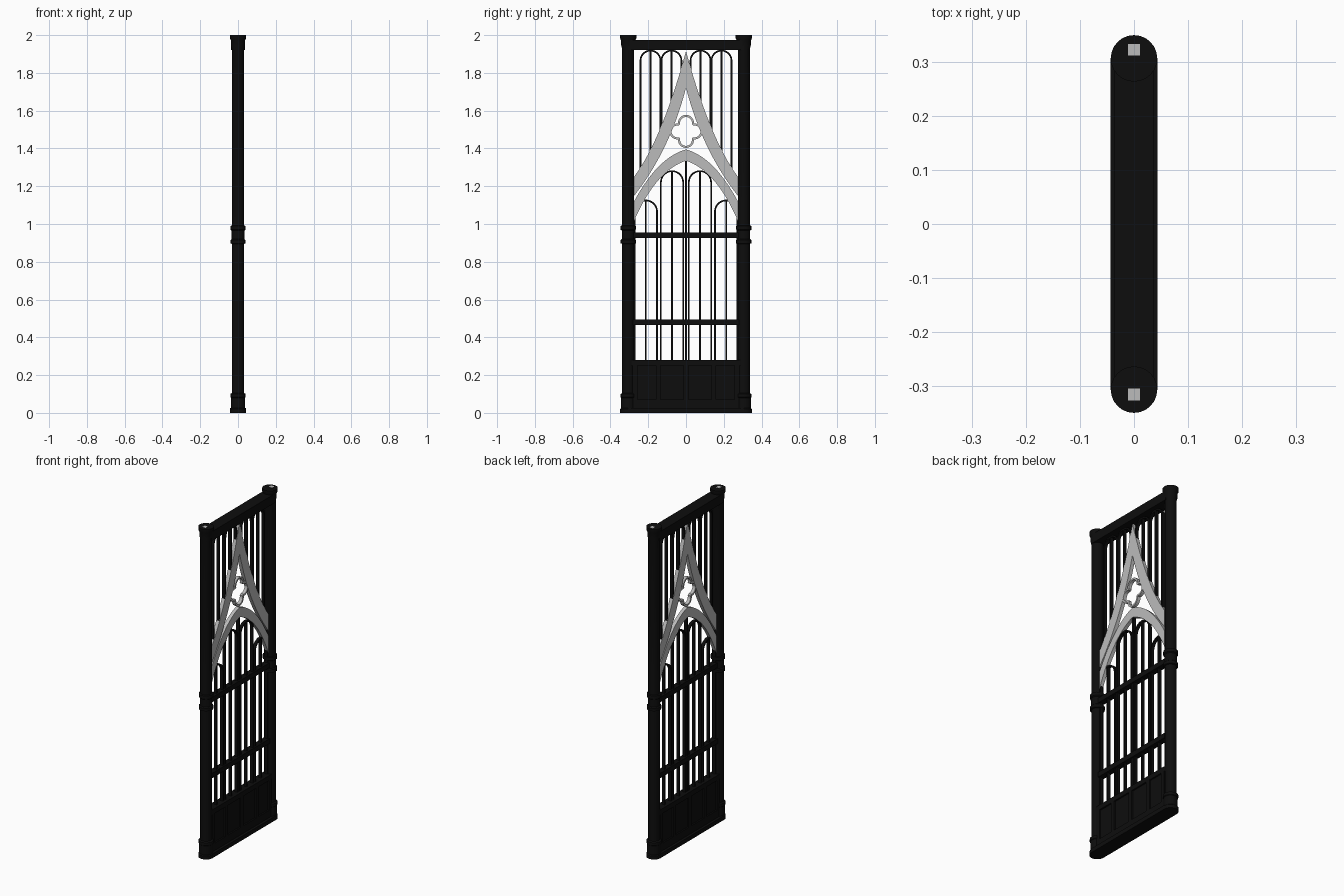
import bpy, bmesh, math
from mathutils import Vector

cube = bpy.data.objects.get("Cube")
if cube:
    bpy.data.objects.remove(cube)


def material(name, value):
    m = bpy.data.materials.new(name)
    m.use_nodes = True
    color = (value, value, value, 1)
    m.diffuse_color = color
    m.node_tree.nodes["Principled BSDF"].inputs["Base Color"].default_value = color
    return m


IRON = material("black_iron", 0.004)
GREY = material("light_grey", 0.5)


def finish(name, bm, mat, smooth=False):
    bmesh.ops.remove_doubles(bm, verts=bm.verts, dist=1e-5)
    bmesh.ops.recalc_face_normals(bm, faces=bm.faces)
    me = bpy.data.meshes.new(name)
    bm.to_mesh(me)
    bm.free()
    me.materials.append(mat)
    ob = bpy.data.objects.new(name, me)
    bpy.context.collection.objects.link(ob)
    if smooth:
        bpy.ops.object.select_all(action='DESELECT')
        ob.select_set(True)
        bpy.context.view_layer.objects.active = ob
        bpy.ops.object.shade_smooth_by_angle(angle=math.radians(35))
    return ob


def box(name, depth, y0, y1, z0, z1, mat=IRON):
    bm = bmesh.new()
    bmesh.ops.create_cube(bm, size=1)
    for v in bm.verts:
        v.co = (v.co.x * depth, (y0 + y1) / 2 + v.co.y * (y1 - y0),
                (z0 + z1) / 2 + v.co.z * (z1 - z0))
    return finish(name, bm, mat)


def band(name, outer, inner, depth, mat, closed=False):
    """Flat band between two matching (y, z) curves, with thickness along x."""
    bm = bmesh.new()
    rings = [[bm.verts.new((x, p[0], p[1])) for x, p in
              ((-depth / 2, o), (depth / 2, o), (depth / 2, i), (-depth / 2, i))]
             for o, i in zip(outer, inner)]
    n = len(rings)
    for k in range(n if closed else n - 1):
        a, b = rings[k], rings[(k + 1) % n]
        for j in range(4):
            bm.faces.new((a[j], a[(j + 1) % 4], b[(j + 1) % 4], b[j]))
    if not closed:
        bm.faces.new(rings[0])
        bm.faces.new(rings[-1])
    return finish(name, bm, mat)


def stroke(name, path, width, depth, mat, closed=False):
    """Bar of even width following a (y, z) path."""
    pts = [Vector(p) for p in path]
    n = len(pts)
    outer, inner = [], []
    for k, p in enumerate(pts):
        prev = pts[k - 1] if closed or k else p
        nxt = pts[(k + 1) % n] if closed or k < n - 1 else p
        t = (nxt - prev).normalized()
        side = Vector((-t.y, t.x)) * width / 2
        outer.append(p + side)
        inner.append(p - side)
    return band(name, outer, inner, depth, mat, closed)


def lathe(name, profile, y, mat, sides=24):
    bm = bmesh.new()
    rings = [[bm.verts.new((r * math.cos(a), y + r * math.sin(a), z))
              for a in (2 * math.pi * s / sides for s in range(sides))]
             for r, z in profile]
    for a, b in zip(rings, rings[1:]):
        for s in range(sides):
            t = (s + 1) % sides
            bm.faces.new((a[s], a[t], b[t], b[s]))
    bm.faces.new(rings[0])
    bm.faces.new(rings[-1])
    return finish(name, bm, mat, smooth=True)


def curve(a, c, b, n=16):
    a, c, b = Vector(a), Vector(c), Vector(b)
    return [a * (1 - t) ** 2 + c * 2 * t * (1 - t) + b * t * t
            for t in (k / n for k in range(n + 1))]


def mirrored(half):
    return [Vector((-p.x, p.y)) for p in reversed(half[1:])] + half


def height_at(half, y):
    for a, b in zip(half, half[1:]):
        if a.x <= abs(y) <= b.x:
            return a.y + (b.y - a.y) * (abs(y) - a.x) / (b.x - a.x)
    return half[-1].y


# Round posts with base, middle collars and cap
POST = [(.043, 0), (.043, .02), (.038, .025), (.038, .08), (.041, .083), (.041, .1),
        (.032, .105), (.032, .895), (.04, .897), (.04, .915), (.034, .92), (.034, .965),
        (.04, .97), (.04, .99), (.032, .992), (.032, 1.925), (.037, 1.945),
        (.037, 1.97), (.043, 1.983), (.043, 2.0)]
for label, s in (("rear", 1), ("front", -1)):
    lathe(label + "_post", POST, s * .306, IRON)
    y = .322 if s > 0 else -.315
    box(label + "_cap_plate", .022, y - .011, y + .011, 1.996, 2.001, GREY)

# Rails
box("top_beam", .072, -.306, .306, 1.92, 1.975)
box("middle_rail", .036, -.28, .28, .925, .955)
box("lower_rail", .036, -.28, .28, .465, .495)

# Base with four recessed panels
box("base_plinth", .086, -.306, .306, 0, .025)
box("base_board", .036, -.29, .29, .02, .275)
box("base_top_frame", .054, -.29, .29, .25, .28)
box("base_bottom_frame", .054, -.29, .29, .02, .07)
for y in (-.27, -.147, 0, .147, .27):
    box("base_stile", .054, y - .013, y + .013, .07, .25)

# Pointed gable and the arch beneath it
gable = curve((0, 1.915), (.133, 1.427), (.29, 1.23))
gable_in = curve((0, 1.72), (.09, 1.375), (.29, 1.13))
arch = curve((0, 1.395), (.16, 1.35), (.29, 1.09))
arch_in = curve((0, 1.335), (.17, 1.28), (.29, .98))
band("gable", mirrored(gable), mirrored(gable_in), .022, GREY)
band("lower_arch", mirrored(arch), mirrored(arch_in), .0215, GREY)

# Four-lobed ring
ring = []
for q in range(4):
    base = q * math.pi / 2
    for k in range(13):
        a = base + math.radians(-100 + 200 * k / 12)
        ring.append((.045 * math.cos(base) + .037 * math.cos(a),
                     1.49 + .045 * math.sin(base) + .037 * math.sin(a)))
stroke("quatrefoil", ring, .011, .02, GREY, closed=True)


# Round-headed bars
def hoop(name, y, r, top, foot):
    head = [(y - r * math.cos(a), top - r + r * math.sin(a))
            for a in (math.pi * k / 14 for k in range(15))]
    path = [(y - r, foot(y - r))] + head + [(y + r, foot(y + r))]
    stroke(name, path, .009, .018, IRON)
    box(name + "_centre_bar", .018, y - .0045, y + .0045, foot(y), top)


def on_gable(y):
    return height_at(gable, y) - .02


def on_base(y):
    return .27


for s in (-1, 1):
    hoop("upper_outer_hoop", s * .188, .053, 1.918, on_gable)
    hoop("upper_inner_hoop", s * .077, .053, 1.918, on_gable)
    hoop("lower_inner_hoop", s * .074, .059, 1.28, on_base)
    hoop("lower_outer_hoop", s * .213, .06, 1.125, on_base)
box("centre_bar", .018, -.0045, .0045, .27, 1.34)
